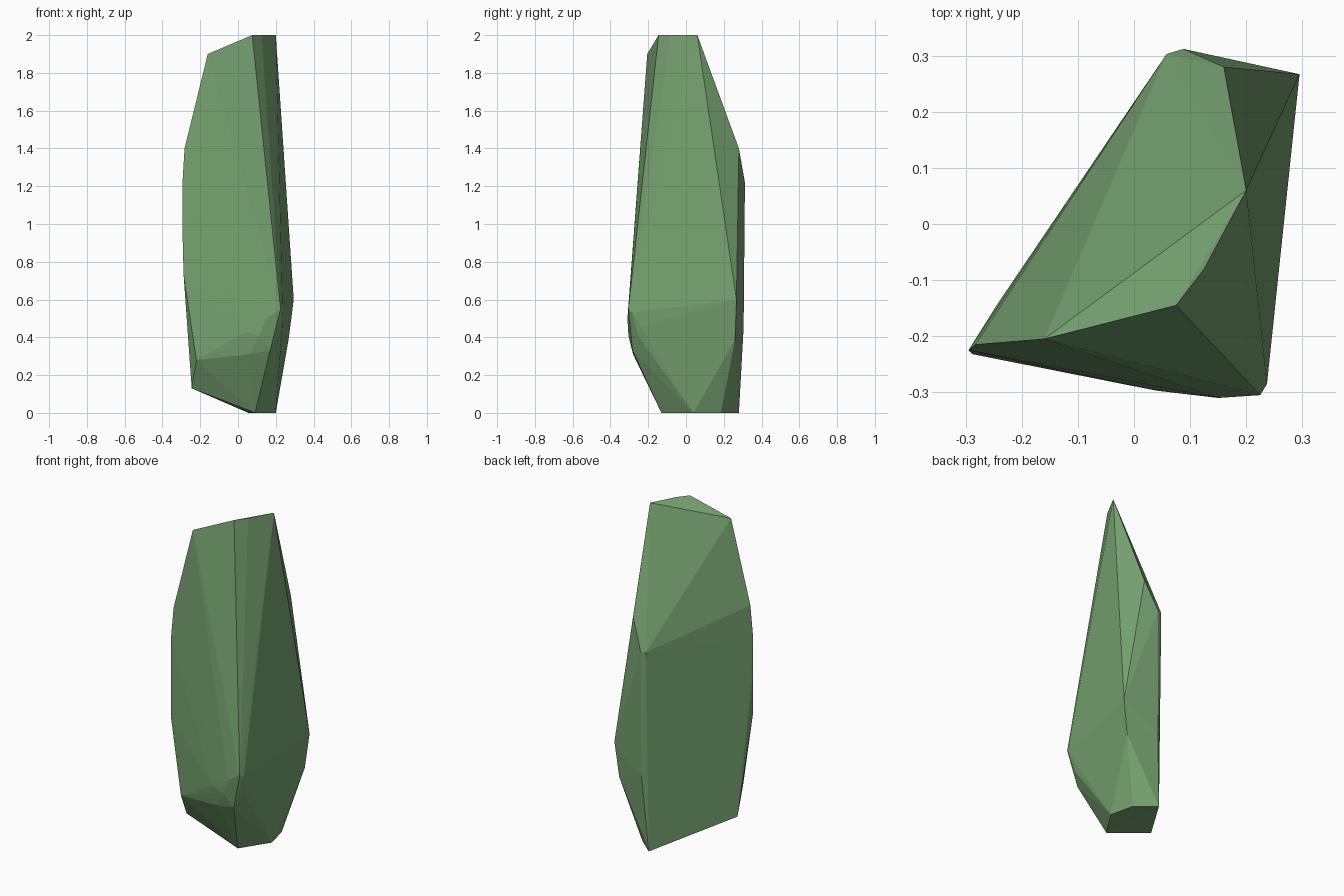
import bpy, bmesh

# Corners of the faceted stone, grouped by region; the hull joins them
top_ridge = [(0.2, 0.06, 2), (0.125, -0.08, 2), (0.075, -0.145, 2), (-0.16, -0.205, 1.9)]
left_edge = [(-0.283, -0.215, 1.4), (-0.295, -0.225, 1.2), (-0.295, -0.225, 1.0),
             (-0.288, -0.232, 0.73), (-0.22, -0.235, 0.28), (-0.245, -0.145, 0.13)]
back_edge = [(0.16, 0.28, 1.4), (0.088, 0.312, 1.22), (0.058, 0.303, 1.22), (0.085, 0.305, 0.45)]
right_edge = [(0.295, 0.267, 0.6), (0.268, 0.26, 0.39)]
front_corner = [(0.237, -0.285, 0.53), (0.225, -0.305, 0.55), (0.15, -0.31, 0.5),
                (0.04, -0.297, 0.43), (0.11, -0.305, 0.41), (0.235, -0.24, 0.46),
                (0.22, -0.25, 0.4), (0.17, -0.283, 0.33), (0.06, -0.28, 0.31)]
base = [(0.09, -0.13, 0), (0.2, 0.04, 0), (0.165, 0.185, 0), (0.055, 0.28, 0)]

# Stone: convex hull with flat facets
bm = bmesh.new()
for p in top_ridge + left_edge + back_edge + right_edge + front_corner + base:
    bm.verts.new(p)
hull = bmesh.ops.convex_hull(bm, input=bm.verts[:])
inside = [v for v in bm.verts if not v.link_faces]
bmesh.ops.delete(bm, geom=inside, context='VERTS')
bmesh.ops.recalc_face_normals(bm, faces=bm.faces[:])

mesh = bpy.data.meshes.new("standing_stone")
bm.to_mesh(mesh)
bm.free()
stone = bpy.data.objects.new("standing_stone", mesh)
bpy.context.collection.objects.link(stone)

# Green surface
green = bpy.data.materials.new("green_stone")
green.diffuse_color = (0.18, 0.36, 0.16, 1)
mesh.materials.append(green)
